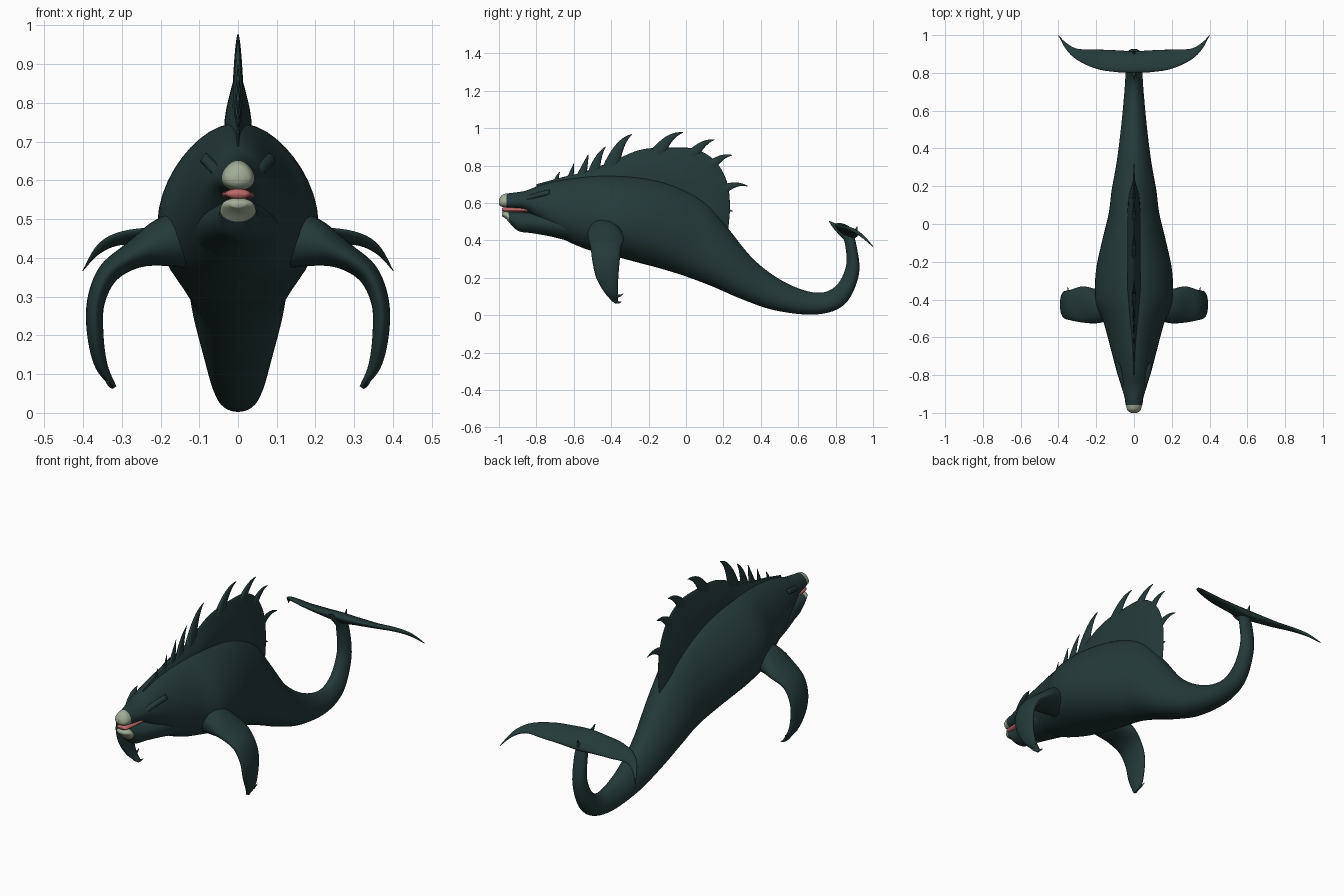
import bpy, bmesh, math
from mathutils import Vector

cube = bpy.data.objects.get("Cube")
if cube:
    bpy.data.objects.remove(cube, do_unlink=True)


def material(name, colour):
    mat = bpy.data.materials.new(name)
    mat.use_nodes = True
    mat.diffuse_color = (*colour, 1)
    mat.node_tree.nodes["Principled BSDF"].inputs["Base Color"].default_value = (*colour, 1)
    return mat


hide = material("dark_teal_hide", (.018, .042, .042))
pale = material("pale_lips", (.36, .42, .31))
pink = material("pink_mouth", (.5, .14, .14))


def smooth_path(rows, steps):
    """Catmull-Rom interpolation of section rows."""
    out = []
    last = len(rows) - 1
    for i in range(last):
        a, b, c, d = (rows[max(0, min(last, k))] for k in (i - 1, i, i + 1, i + 2))
        for s in range(steps):
            t = s / steps
            out.append([q + t / 2 * (r - p + t * (2 * p - 5 * q + 4 * r - s3
                        + t * (3 * (q - r) + s3 - p)))
                        for p, q, r, s3 in zip(a, b, c, d)])
    return out + [list(rows[-1])]


def loft(name, sections, sides=24, pinch=0.0, mat=hide):
    """Skin oval rings; each section is (edge point, opposite edge point, half thickness)."""
    bm = bmesh.new()
    mids = [(a + b) / 2 for a, b, w in sections]
    rings = []
    for i, (a, b, w) in enumerate(sections):
        tangent = mids[min(i + 1, len(mids) - 1)] - mids[max(i - 1, 0)]
        across = (a - b) / 2
        normal = across.cross(tangent).normalized()
        ring = []
        for k in range(sides):
            t = math.tau * k / sides
            wide = max(w, .0005) * math.sin(t) * (1 - pinch * math.cos(t))
            ring.append(bm.verts.new(mids[i] + across * math.cos(t) + normal * wide))
        rings.append(ring)
    for r, s in zip(rings, rings[1:]):
        for k in range(sides):
            n = (k + 1) % sides
            bm.faces.new((r[k], r[n], s[n], s[k]))
    bm.faces.new(rings[0])
    bm.faces.new(rings[-1])
    bmesh.ops.recalc_face_normals(bm, faces=bm.faces)
    mesh = bpy.data.meshes.new(name)
    bm.to_mesh(mesh)
    bm.free()
    for p in mesh.polygons:
        p.use_smooth = True
    mesh.materials.append(mat)
    obj = bpy.data.objects.new(name, mesh)
    bpy.context.collection.objects.link(obj)
    return obj


def profile_loft(name, rows, steps=6, **options):
    """Rows of top y, z, bottom y, z and half width, on the centre plane."""
    return loft(name, [(Vector((0, ty, tz)), Vector((0, by, bz)), w)
                       for ty, tz, by, bz, w in smooth_path(rows, steps)], **options)


def hook(name, root, bend, tip, radius, flat):
    """Curved spike tapering along a quadratic curve."""
    p, q, r = Vector(root), Vector(bend), Vector(tip)
    plane = (q - p).cross(r - p).normalized()
    sections = []
    for i in range(13):
        t = i / 12
        centre = p.lerp(q, t).lerp(q.lerp(r, t), t)
        side = plane.cross(q.lerp(r, t) - p.lerp(q, t)).normalized()
        size = radius * (1 - t) + .0015
        sections.append((centre + side * size, centre - side * size, size * flat))
    return loft(name, sections, sides=10)


def mirror(obj):
    obj.modifiers.new("Mirror", 'MIRROR').use_axis[0] = True


def paint_front(obj, limit):
    obj.data.materials.append(pale)
    for p in obj.data.polygons:
        if p.center.y < limit:
            p.material_index = 1


# Body, from upper snout to the upturned tail
body = profile_loft("body", [
    (-1, .618, -1, .592, .015), (-.98, .645, -.985, .58, .036),
    (-.93, .654, -.93, .57, .046), (-.86, .665, -.86, .56, .066),
    (-.78, .695, -.78, .5, .09), (-.68, .72, -.68, .42, .116),
    (-.52, .742, -.54, .355, .155), (-.38, .748, -.42, .325, .2),
    (-.22, .735, -.27, .285, .198), (-.06, .695, -.12, .245, .167),
    (.1, .61, .02, .2, .132), (.22, .47, .15, .15, .116),
    (.37, .29, .3, .085, .09), (.54, .17, .48, .025, .068),
    (.7, .12, .7, .004, .05), (.8, .155, .85, .06, .042),
    (.855, .26, .925, .22, .036), (.85, .38, .91, .38, .034),
    (.82, .46, .89, .44, .025)], sides=40, pinch=.2)
paint_front(body, -.962)

# Lower jaw and mouth lining
jaw = profile_loft("lower_jaw", [
    (-.985, .547, -.985, .53, .02), (-.965, .555, -.96, .512, .042),
    (-.91, .552, -.9, .452, .052), (-.84, .55, -.82, .438, .07),
    (-.74, .55, -.72, .42, .097), (-.6, .55, -.58, .385, .12)], sides=32)
paint_front(jaw, -.945)
profile_loft("mouth_lining", [
    (-.984, .572, -.984, .556, .022), (-.955, .579, -.955, .551, .034),
    (-.8, .575, -.8, .55, .045)], mat=pink)

# Brow ridges
mirror(loft("brow_ridge", [(Vector((.062 + .02 * t, -.8 + .07 * t, .652 + .02 * t)),
                            Vector((.078 + .02 * t, -.8 + .07 * t, .628 + .02 * t)),
                            .014 * math.sqrt(1.01 - t * t))
                           for t in [i / 6 - 1 for i in range(13)]], sides=12))

# Dorsal sail with hooked spines
profile_loft("dorsal_sail", [
    (-.8, .7, -.8, .64, .006), (-.66, .738, -.66, .66, .015),
    (-.56, .762, -.57, .68, .02), (-.4, .82, -.45, .68, .026),
    (-.24, .885, -.33, .68, .03), (-.06, .897, -.2, .66, .03),
    (.06, .885, -.1, .62, .03), (.16, .82, -.02, .56, .03),
    (.22, .71, .04, .5, .028), (.235, .58, .1, .45, .024),
    (.225, .45, .16, .38, .012)], pinch=.7)
spines = [
    (-.7, .7, -.69, .74, -.675, .765, .015),
    (-.63, .7, -.61, .76, -.6, .81, .022),
    (-.57, .71, -.54, .8, -.522, .86, .03),
    (-.5, .72, -.48, .85, -.43, .9, .036),
    (-.42, .72, -.37, .93, -.288, .967, .05),
    (-.22, .7, -.14, .96, -.015, .977, .06),
    (-.08, .66, .04, .925, .152, .938, .058),
    (.02, .6, .13, .86, .247, .855, .055),
    (.1, .54, .2, .735, .33, .69, .045),
    (.13, .48, .2, .58, .25, .555, .03)]
for i, (ry, rz, my, mz, ty, tz, size) in enumerate(spines):
    hook(f"sail_spine_{i + 1}", (0, ry, rz), (0, my, mz), (0, ty, tz), size, .34)

# Flippers: x, z, leading y, trailing y, half thickness
flipper_rows = [
    (.1, .455, -.5, -.34, .085), (.19, .44, -.525, -.345, .064),
    (.27, .407, -.522, -.33, .036), (.335, .36, -.51, -.348, .028),
    (.367, .285, -.5, -.355, .023), (.368, .2, -.48, -.362, .021),
    (.352, .12, -.435, -.363, .016), (.318, .066, -.385, -.362, .005)]
mirror(loft("flipper", [(Vector((x, lead, z)), Vector((x, trail, z)), w)
                        for x, z, lead, trail, w in smooth_path(flipper_rows, 6)]))
mirror(hook("flipper_claw", (.352, -.4, .13), (.345, -.37, .085), (.35, -.335, .115), .016, .6))
mirror(hook("flipper_tip", (.335, -.39, .09), (.325, -.37, .06), (.318, -.345, .072), .014, .6))

# Tail flukes: x, leading y, z, trailing y, z, half thickness
half = [
    (0, .8, .487, .915, .42, .026), (.1, .805, .482, .92, .428, .02),
    (.2, .822, .478, .924, .432, .014), (.3, .868, .466, .928, .436, .011),
    (.36, .925, .435, .96, .41, .008), (.4, .998, .37, 1, .366, .002)]
fluke_rows = [(-r[0], *r[1:]) for r in reversed(half)] + half[1:]
loft("tail_flukes", [(Vector((x, ly, lz)), Vector((x, ty, tz)), w)
                     for x, ly, lz, ty, tz, w in smooth_path(fluke_rows, 6)], sides=16)
hook("tail_keel", (0, .87, .43), (0, .8, .47), (0, .765, .503), .035, .6)
hook("tail_barb", (0, .88, .42), (0, .91, .44), (0, .915, .475), .022, .7)
